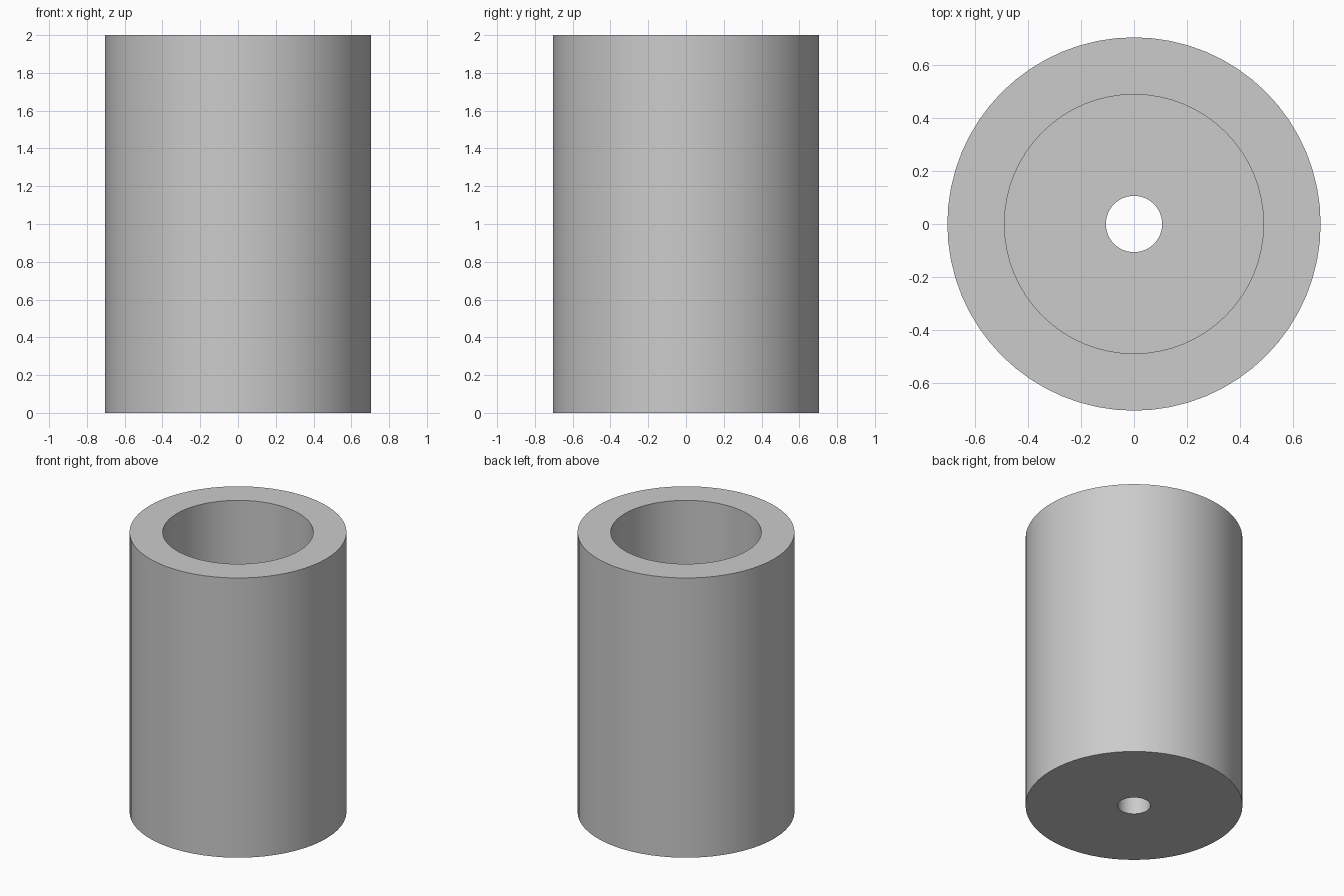
import bpy, bmesh, math

if "Cube" in bpy.data.objects:
    bpy.data.objects.remove(bpy.data.objects["Cube"])

SEGMENTS = 64
FLOOR = 0.21
# Closed wall section (radius, height): bore, base, outer wall, rim, recess
PROFILE = [(0.106, 0), (0.703, 0), (0.703, 2), (0.488, 2), (0.488, FLOOR), (0.106, FLOOR)]

# Lathe the section around z
bm = bmesh.new()
rings = []
for i in range(SEGMENTS):
    a = 2 * math.pi * i / SEGMENTS
    rings.append([bm.verts.new((r * math.cos(a), r * math.sin(a), z)) for r, z in PROFILE])
for i, ring in enumerate(rings):
    nxt = rings[(i + 1) % SEGMENTS]
    for j in range(len(PROFILE)):
        k = (j + 1) % len(PROFILE)
        bm.faces.new((ring[j], nxt[j], nxt[k], ring[k]))
bmesh.ops.recalc_face_normals(bm, faces=bm.faces[:])

# Recessed sleeve with a bored floor
mesh = bpy.data.meshes.new("recessed_sleeve")
bm.to_mesh(mesh)
bm.free()
sleeve = bpy.data.objects.new("recessed_sleeve", mesh)
bpy.context.collection.objects.link(sleeve)
bpy.context.view_layer.objects.active = sleeve
sleeve.select_set(True)
bpy.ops.object.shade_smooth_by_angle(angle=math.radians(30))
